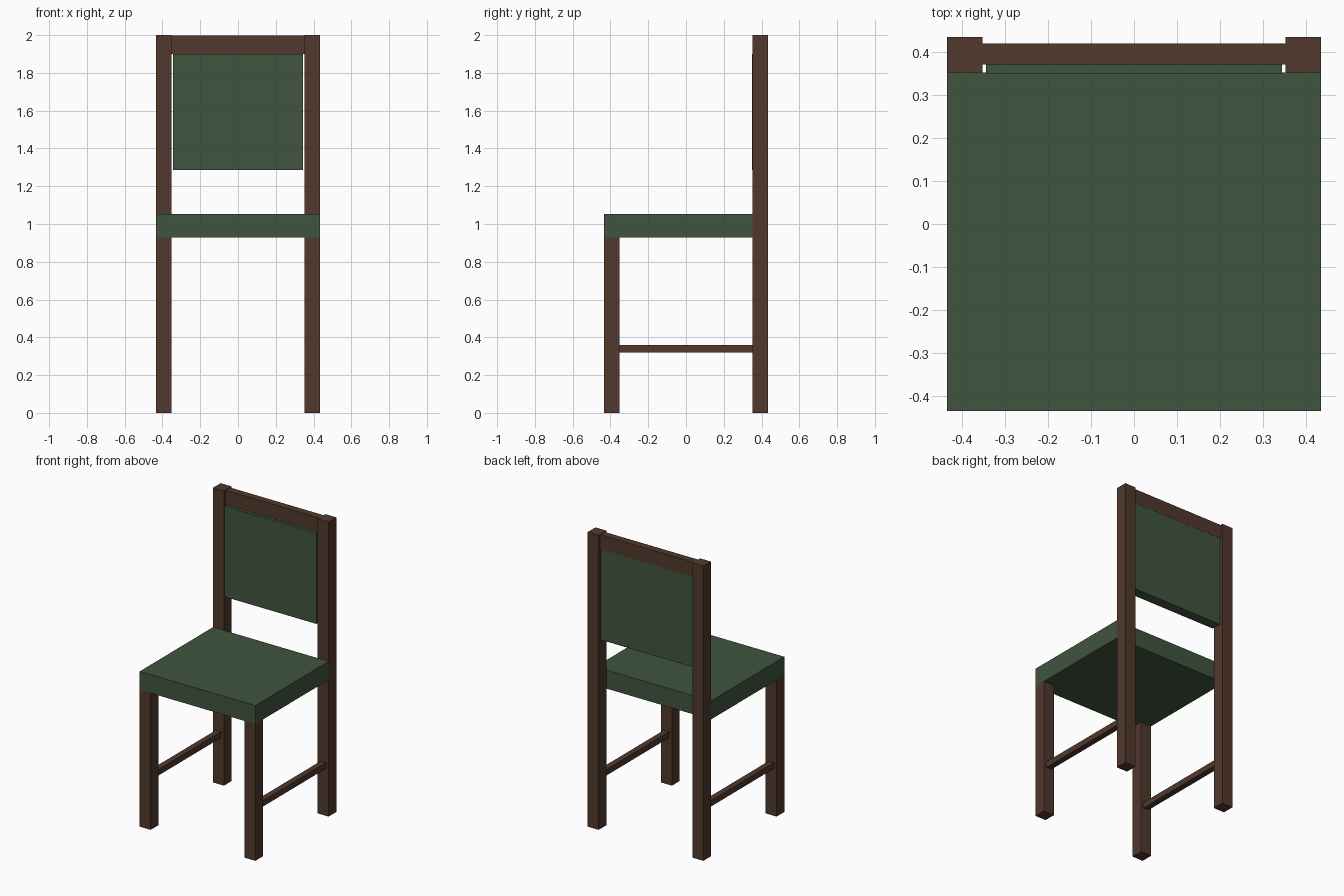
import bpy

if "Cube" in bpy.data.objects:
    bpy.data.objects.remove(bpy.data.objects["Cube"])


def make_material(name, rgb):
    m = bpy.data.materials.new(name)
    m.diffuse_color = (*rgb, 1.0)
    m.use_nodes = True
    m.node_tree.nodes["Principled BSDF"].inputs["Base Color"].default_value = m.diffuse_color
    return m


wood = make_material("dark brown wood", (0.082, 0.040, 0.025))
fabric = make_material("dark green fabric", (0.051, 0.089, 0.050))


def box(name, x, y, z, mat):
    """Box spanning the (min, max) ranges on each axis."""
    spans = (x, y, z)
    bpy.ops.mesh.primitive_cube_add(size=1, location=[(a + b) / 2 for a, b in spans])
    ob = bpy.context.object
    ob.name = name
    ob.scale = [b - a for a, b in spans]
    bpy.ops.object.transform_apply(location=False, rotation=False, scale=True)
    ob.data.materials.append(mat)
    return ob


OUT, IN = 0.434, 0.352      # outer and inner faces of the legs
SEAT_Z = (0.928, 1.054)
RAIL_Z = (1.90, 1.998)

# legs and side stretchers, one set per side
for side, s in (("left", -1), ("right", 1)):
    x = sorted((s * IN, s * OUT))
    box(f"front_leg_{side}", x, (-OUT, -IN), (0, SEAT_Z[0]), wood)
    box(f"back_post_{side}", x, (IN, OUT), (0, 2), wood)
    mid = s * (IN + OUT) / 2
    box(f"stretcher_{side}", (mid - 0.02, mid + 0.02), (-IN, IN), (0.32, 0.36), wood)

# seat cushion
box("seat", (-OUT, OUT), (-OUT, IN), SEAT_Z, fabric)

# top rail and upholstered back panel
box("top_rail", (-IN, IN), (0.37, 0.419), RAIL_Z, wood)
box("back_panel", (-0.344, 0.344), (0.349, 0.418), (1.285, RAIL_Z[0]), fabric)
